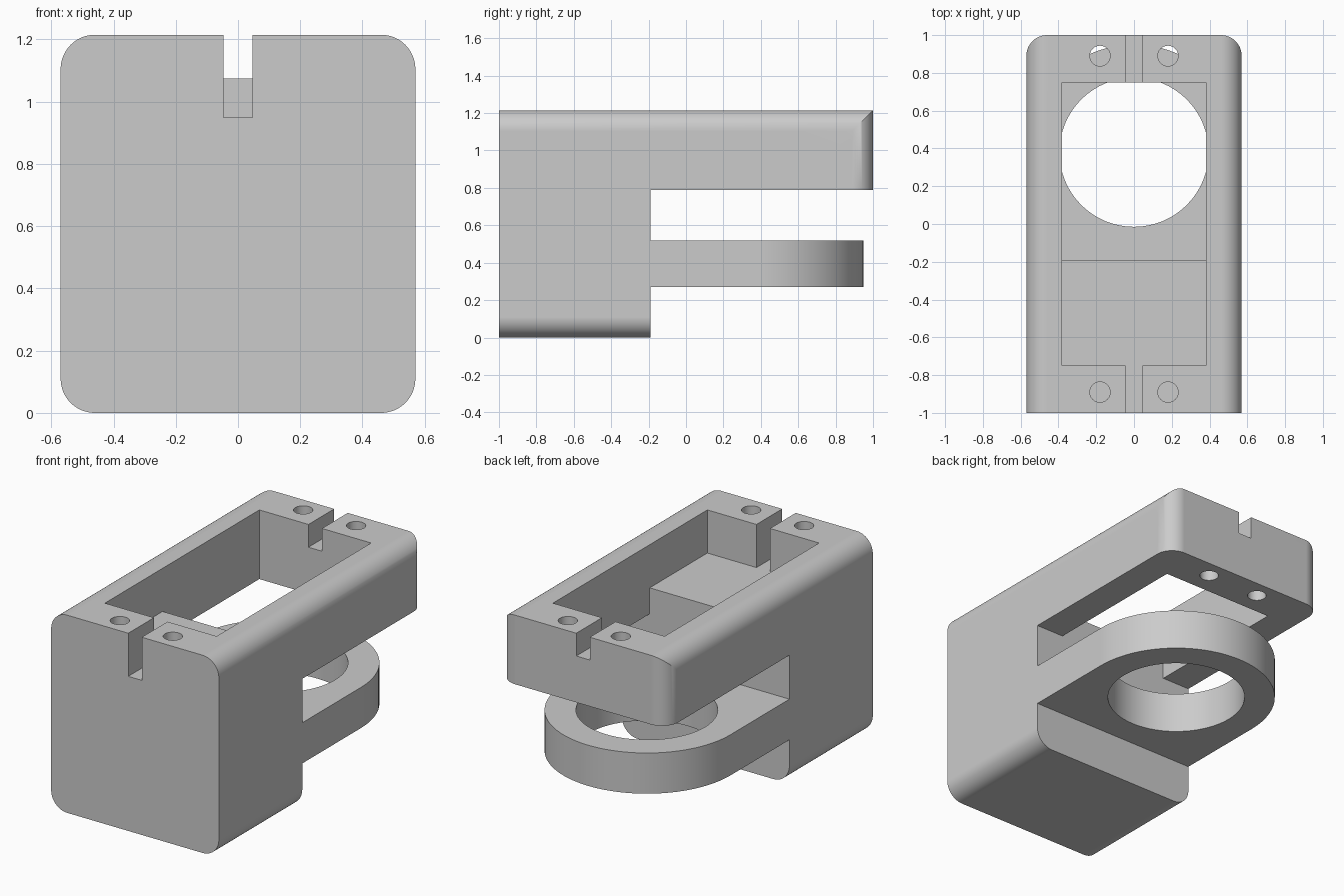
import bpy
import bmesh
import math
from mathutils import Vector

cube = bpy.data.objects.get("Cube")
if cube:
    bpy.data.objects.remove(cube, do_unlink=True)

WIDTH, HEIGHT, FILLET = 0.57, 1.215, 0.11   # half width, full height, edge radius
STEP_Y, ARM_Z = -0.19, 0.79                 # back of the block, underside of the arm
FLOOR_Z = 0.95                              # pocket and front slot floor
RING_Y = 0.38                               # centre of the ring

grey = bpy.data.materials.new("plain grey")
grey.use_nodes = True
colour = (0.6, 0.6, 0.6, 1)
grey.diffuse_color = colour
grey.node_tree.nodes["Principled BSDF"].inputs["Base Color"].default_value = colour


def arc(cx, cy, radius, start, end, steps=16):
    angles = [math.radians(start + (end - start) * i / steps) for i in range(steps + 1)]
    return [(cx + radius * math.cos(a), cy + radius * math.sin(a)) for a in angles]


def prism(name, outline, low, high, axis="z"):
    """Extrude an outline along z, or an x-z outline along y."""
    def place(p, h):
        return Vector((p[0], p[1], h)) if axis == "z" else Vector((p[0], h, p[1]))
    bm = bmesh.new()
    face = bm.faces.new([bm.verts.new(place(p, low)) for p in outline])
    grown = bmesh.ops.extrude_face_region(bm, geom=[face])["geom"]
    moved = [v for v in grown if isinstance(v, bmesh.types.BMVert)]
    bmesh.ops.translate(bm, verts=moved, vec=place((0, 0), high - low))
    bmesh.ops.recalc_face_normals(bm, faces=bm.faces)
    mesh = bpy.data.meshes.new(name)
    bm.to_mesh(mesh)
    bm.free()
    mesh.materials.append(grey)
    obj = bpy.data.objects.new(name, mesh)
    bpy.context.collection.objects.link(obj)
    return obj


def box(name, half_x, y0, y1, z0, z1):
    outline = [(-half_x, y0), (half_x, y0), (half_x, y1), (-half_x, y1)]
    return prism(name, outline, z0, z1)


def cylinder(name, x, y, radius, z0, z1, sides):
    return prism(name, arc(x, y, radius, 0, 360, sides)[:-1], z0, z1)


def combine(target, tool, operation):
    tool.hide_render = True
    mod = target.modifiers.new(tool.name, "BOOLEAN")
    mod.operation, mod.solver, mod.object = operation, "EXACT", tool
    bpy.context.view_layer.objects.active = target
    bpy.ops.object.modifier_apply(modifier=mod.name)
    bpy.data.objects.remove(tool, do_unlink=True)


# Main body: rounded front profile, with rounded upright corners at the back
cx, top = WIDTH - FILLET, HEIGHT - FILLET
front_profile = (arc(cx, top, FILLET, 0, 90) + arc(-cx, top, FILLET, 90, 180)
                 + arc(-cx, FILLET, FILLET, 180, 270) + arc(cx, FILLET, FILLET, 270, 360))
body = prism("bracket_body", front_profile, -1, 1, axis="y")
plan = ([(-0.8, -1.2), (0.8, -1.2), (0.8, 0.6), (WIDTH, 0.6)]
        + arc(cx, 1 - FILLET, FILLET, 0, 90) + arc(-cx, 1 - FILLET, FILLET, 90, 180)
        + [(-WIDTH, 0.6), (-0.8, 0.6)])
combine(body, prism("plan_trim", plan, -0.2, 1.4), "INTERSECT")

# Open space under the arm
combine(body, box("arm_gap", 0.8, STEP_Y, 1.2, -0.2, ARM_Z), "DIFFERENCE")

# Ring shelf behind the block
shelf = [(-WIDTH, STEP_Y - 0.2), (WIDTH, STEP_Y - 0.2)] + arc(0, RING_Y, WIDTH, 0, 180, 48)
combine(body, prism("ring_shelf", shelf, 0.27, 0.52), "UNION")
combine(body, cylinder("ring_hole", 0, RING_Y, 0.395, 0.2, 0.6, 64), "DIFFERENCE")

# Pocket: shallow over the block, open through the arm
combine(body, box("pocket", 0.38, -0.75, 0.75, FLOOR_Z, 1.4), "DIFFERENCE")
combine(body, box("arm_opening", 0.38, STEP_Y, 0.75, 0.6, 1.4), "DIFFERENCE")

# Cable slots and screw holes at both ends
combine(body, box("front_slot", 0.046, -1.2, -0.7, FLOOR_Z, 1.4), "DIFFERENCE")
combine(body, box("back_slot", 0.046, 0.7, 1.2, 1.075, 1.4), "DIFFERENCE")
for x in (-0.18, 0.18):
    for y in (-0.89, 0.89):
        combine(body, cylinder("screw_hole", x, y, 0.054, 0.7, 1.4, 32), "DIFFERENCE")

# Smooth rounded faces, crisp edges
bpy.ops.object.select_all(action="DESELECT")
body.select_set(True)
bpy.context.view_layer.objects.active = body
bpy.ops.object.shade_smooth_by_angle(angle=math.radians(30))
weighted = body.modifiers.new("flat_face_normals", "WEIGHTED_NORMAL")
weighted.keep_sharp = True
